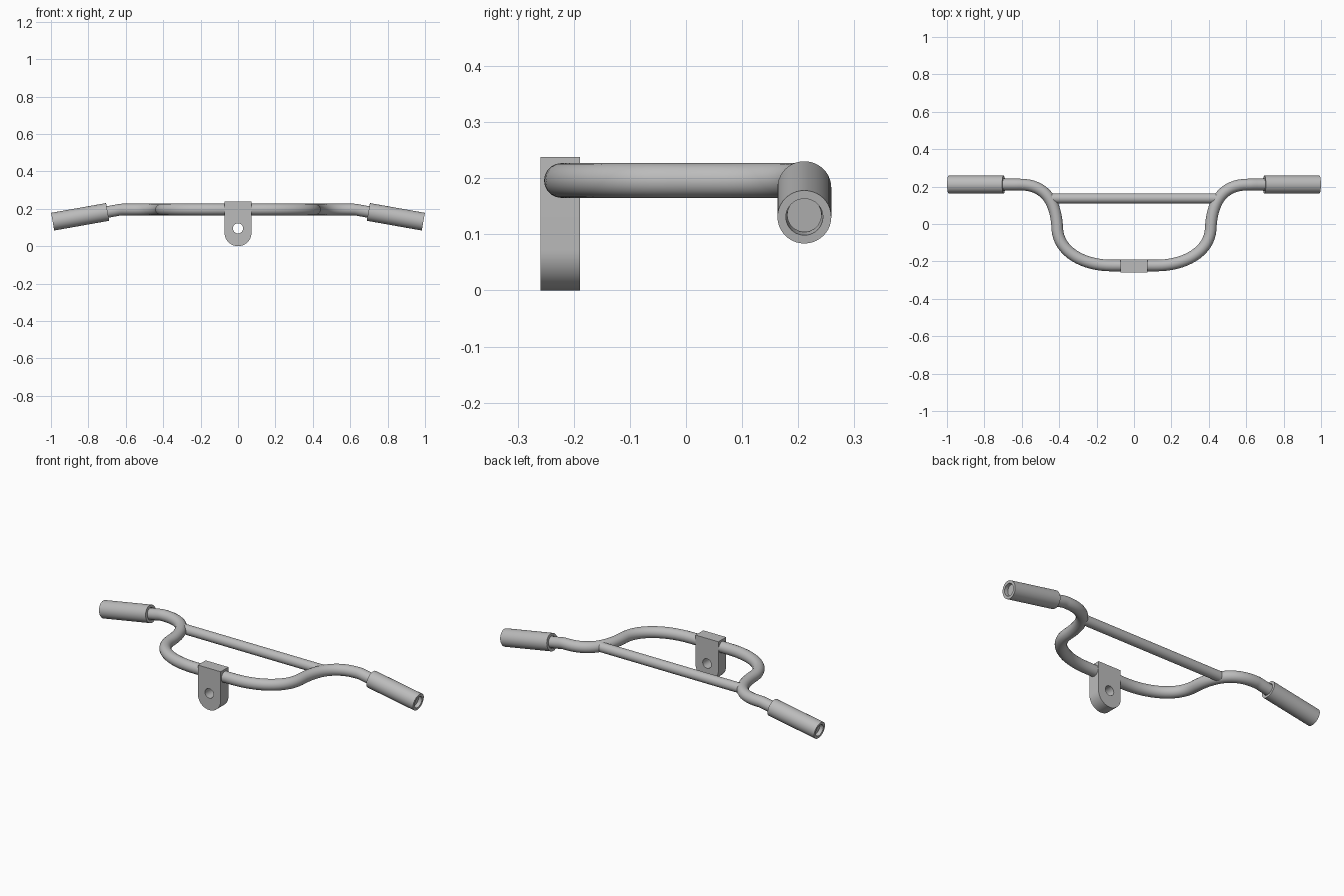
import bpy, bmesh, math
from mathutils import Vector, Matrix

cube = bpy.data.objects.get("Cube")
if cube:
    bpy.data.objects.remove(cube)

grey = bpy.data.materials.new("grey_metal")
grey.use_nodes = True
colour = (0.5, 0.5, 0.5, 1)
grey.diffuse_color = colour
grey.node_tree.nodes["Principled BSDF"].inputs["Base Color"].default_value = colour

BAR_Z, BAR_R = 0.196, 0.031
GRIP_Y = 0.211
SIDES = 40


def finish(name, bm):
    bmesh.ops.recalc_face_normals(bm, faces=bm.faces)
    mesh = bpy.data.meshes.new(name)
    bm.to_mesh(mesh)
    bm.free()
    obj = bpy.data.objects.new(name, mesh)
    bpy.context.collection.objects.link(obj)
    mesh.materials.append(grey)
    bpy.ops.object.select_all(action='DESELECT')
    obj.select_set(True)
    bpy.context.view_layer.objects.active = obj
    bpy.ops.object.shade_smooth_by_angle(angle=math.radians(35))
    return obj


# Bent main bar: half path as (point, incoming handle, outgoing handle), mirrored in x
grip_in = Vector((0.697, GRIP_Y, 0.183))
grip_out = Vector((0.991, GRIP_Y, 0.131))
axis = (grip_out - grip_in).normalized()
bar_end = grip_out - axis * 0.02
bend = Vector((0.63, GRIP_Y, BAR_Z))


def at(x, y):
    return Vector((x, y, BAR_Z))


half = [
    (at(0.12, -0.222), at(0.05, -0.222), at(0.27, -0.222)),
    (at(0.41, -0.03), at(0.40, -0.15), at(0.415, 0.12)),
    (at(0.61, GRIP_Y), at(0.475, GRIP_Y), at(0.625, GRIP_Y)),
    (grip_in - axis * 0.04, bend, grip_in),
    (bar_end, bar_end - axis * 0.1, bar_end + axis * 0.1),
]


def flip(v):
    return Vector((-v.x, v.y, v.z))


path = [(flip(p), flip(b), flip(a)) for p, a, b in reversed(half)] + half
curve = bpy.data.curves.new("main_bar", 'CURVE')
curve.dimensions = '3D'
curve.resolution_u = 16
curve.bevel_depth = BAR_R
curve.bevel_resolution = 8
curve.use_fill_caps = True
spline = curve.splines.new('BEZIER')
spline.bezier_points.add(len(path) - 1)
for bp, (p, a, b) in zip(spline.bezier_points, path):
    bp.handle_left_type = bp.handle_right_type = 'FREE'
    bp.co, bp.handle_left, bp.handle_right = p, a, b
bar = bpy.data.objects.new("main_bar", curve)
bpy.context.collection.objects.link(bar)
bpy.ops.object.select_all(action='DESELECT')
bar.select_set(True)
bpy.context.view_layer.objects.active = bar
bpy.ops.object.convert(target='MESH')
bar = bpy.context.object
bar.data.materials.clear()
bar.data.materials.append(grey)
bpy.ops.object.shade_smooth_by_angle(angle=math.radians(35))

# Straight crossbar
bm = bmesh.new()
bmesh.ops.create_cone(bm, cap_ends=True, segments=SIDES, radius1=0.027, radius2=0.027, depth=0.91,
                      matrix=Matrix.Translation((0, 0.137, BAR_Z)) @ Matrix.Rotation(math.pi / 2, 4, 'Y'))
finish("crossbar", bm)

# Hollow sleeve grips, open at both ends
length = (grip_out - grip_in).length
profile = [(0.033, 0), (0.048, 0), (0.048, length), (0.033, length)]
for side, sign in (("left", 1), ("right", -1)):
    bm = bmesh.new()
    verts = [bm.verts.new((r, 0, z)) for r, z in profile]
    edges = [bm.edges.new((verts[i], verts[(i + 1) % 4])) for i in range(4)]
    bmesh.ops.spin(bm, geom=verts + edges, cent=(0, 0, 0), axis=(0, 0, 1),
                   angle=math.tau, steps=SIDES, use_merge=True)
    bmesh.ops.remove_doubles(bm, verts=bm.verts, dist=0.0001)
    turn = Vector((0, 0, 1)).rotation_difference(axis).to_matrix().to_4x4()
    mirror = Matrix.Diagonal((sign, 1, 1, 1))
    bmesh.ops.transform(bm, verts=bm.verts, matrix=mirror @ Matrix.Translation(grip_in) @ turn)
    finish(side + "_grip", bm)

# Clamp bracket: rounded tab with a bolt hole through it
W, TOP, FRONT, DEPTH = 0.072, 0.238, -0.259, 0.07
bm = bmesh.new()
arc = [(W * math.cos(t), W + W * math.sin(t))
       for t in (math.pi + math.pi * i / 32 for i in range(33))]
outline = arc + [(W, TOP), (-W, TOP)]
face = bm.faces.new([bm.verts.new((x, FRONT, z)) for x, z in outline])
extruded = bmesh.ops.extrude_face_region(bm, geom=[face])["geom"]
bmesh.ops.translate(bm, vec=(0, DEPTH, 0),
                    verts=[g for g in extruded if isinstance(g, bmesh.types.BMVert)])
bracket = finish("clamp_bracket", bm)

bm = bmesh.new()
bmesh.ops.create_cone(bm, cap_ends=True, segments=SIDES, radius1=0.027, radius2=0.027, depth=0.3,
                      matrix=Matrix.Translation((0, -0.224, 0.095)) @ Matrix.Rotation(math.pi / 2, 4, 'X'))
cutter = finish("bolt_hole_cutter", bm)
cutter.hide_render = True
cutter.hide_viewport = True
hole = bracket.modifiers.new("bolt_hole", 'BOOLEAN')
hole.operation = 'DIFFERENCE'
hole.solver = 'EXACT'
hole.object = cutter
# Apply the cut so the helper can go
bpy.context.view_layer.objects.active = bracket
bpy.ops.object.select_all(action='DESELECT')
bracket.select_set(True)
while bracket.modifiers[0] != hole:
    bpy.ops.object.modifier_move_up(modifier="bolt_hole")
bpy.ops.object.modifier_apply(modifier="bolt_hole")
bpy.data.objects.remove(cutter)
bpy.ops.object.shade_smooth_by_angle(angle=math.radians(35))
